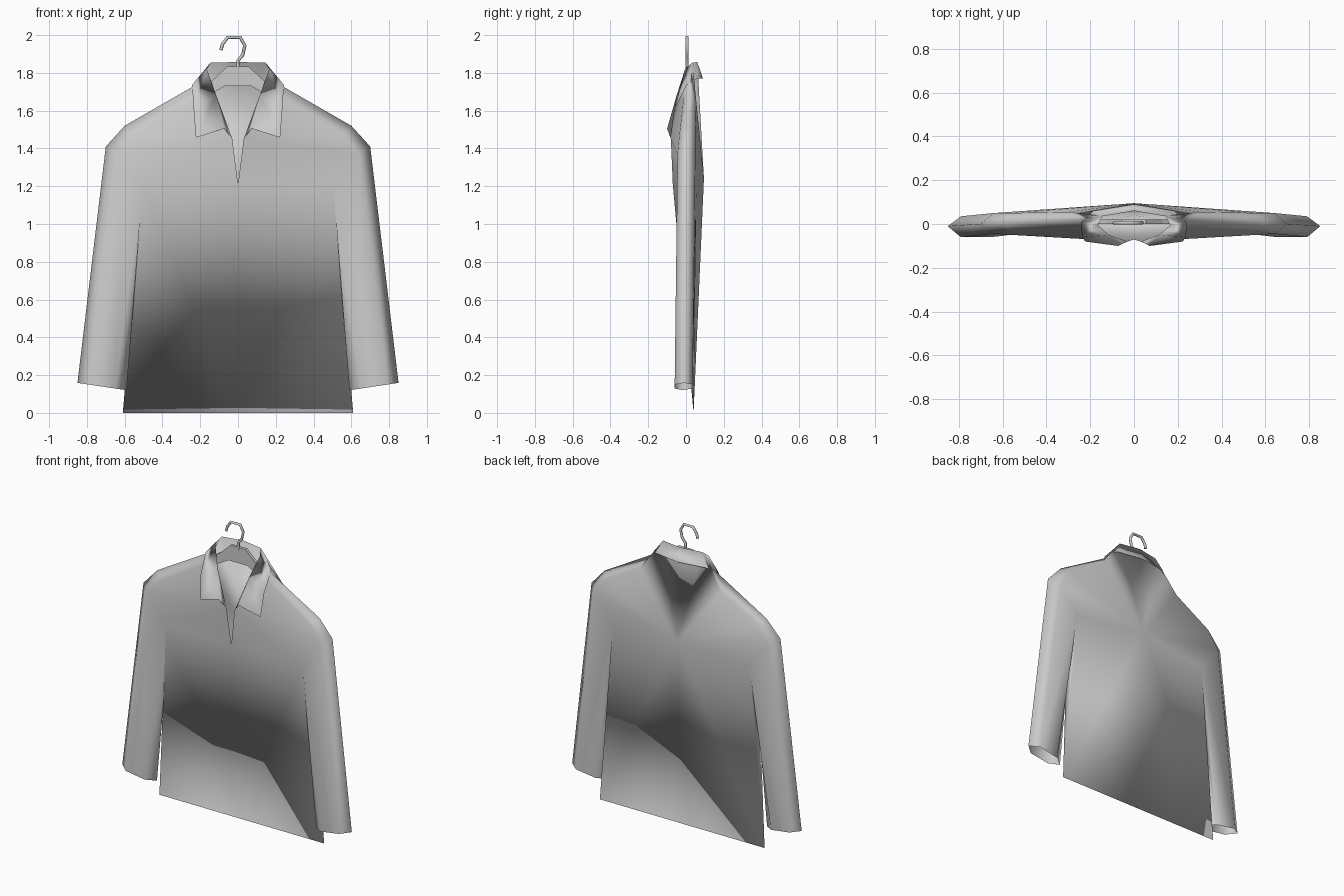
import bpy
import bmesh

old = bpy.data.objects.get("Cube")
if old:
    bpy.data.objects.remove(old, do_unlink=True)

grey = bpy.data.materials.new("plain grey")
grey.use_nodes = True
colour = (0.6, 0.6, 0.6, 1)
grey.diffuse_color = colour
grey.node_tree.nodes["Principled BSDF"].inputs["Base Color"].default_value = colour


def make_object(name, points, faces):
    """Build a mesh from named points and faces spelled with those names."""
    mesh = bpy.data.meshes.new(name)
    bm = bmesh.new()
    verts = {key: bm.verts.new(co) for key, co in points.items()}
    for face in faces:
        bm.faces.new([verts[key] for key in face.split()])
    bm.to_mesh(mesh)
    bm.free()
    obj = bpy.data.objects.new(name, mesh)
    bpy.context.collection.objects.link(obj)
    mesh.materials.append(grey)
    return obj


def mirror_x(obj):
    mod = obj.modifiers.new("mirror", 'MIRROR')
    mod.use_clip = True
    mod.merge_threshold = 0.001


# Shirt: left half, later mirrored
points = {
    # hem and armpit, shared by the front and back panels
    "hem_mid": (0, 0.04, 0), "hem_side": (0.61, 0.04, 0),
    "armpit": (0.505, 0.005, 1.18),
    # neck opening, which is also the fold of the collar
    "slit": (0, -0.07, 1.21), "lapel": (0.03, -0.08, 1.45),
    "throat": (0.115, -0.05, 1.68), "neck_side": (0.165, -0.005, 1.82),
    "neck_rear": (0.145, 0.035, 1.855), "neck_back": (0, 0.06, 1.857),
    # shoulder seam
    "seam": (0.235, 0.005, 1.73), "shoulder": (0.6, 0.005, 1.52),
    "arm_out": (0.7, 0, 1.41),
    # front panel
    "chest": (0.23, -0.012, 1.67), "front_shoulder": (0.56, -0.035, 1.47),
    "arm_front_out": (0.64, -0.045, 1.37), "arm_front_in": (0.505, -0.042, 1.2),
    # back panel
    "spine": (0, 0.095, 1.24), "blade": (0.3, 0.055, 1.64),
    "back_shoulder": (0.56, 0.05, 1.49),
    "arm_back_out": (0.64, 0.05, 1.37), "arm_back_in": (0.505, 0.055, 1.2),
    # outer edge of the collar
    "collar_back": (0, 0.09, 1.77), "collar_rear": (0.185, 0.06, 1.77),
    "collar_side": (0.243, 0.005, 1.737), "collar_front": (0.235, -0.06, 1.61),
    "collar_tip": (0.223, -0.08, 1.457), "collar_notch": (0.073, -0.1, 1.505),
}
faces = [
    # front
    "hem_mid hem_side arm_front_in slit",
    "slit arm_front_in lapel",
    "lapel arm_front_in arm_front_out front_shoulder",
    "lapel front_shoulder chest",
    "lapel chest throat",
    "throat chest seam neck_side",
    "chest front_shoulder shoulder seam",
    "front_shoulder arm_front_out arm_out shoulder",
    # side gusset below the armpit
    "arm_front_in hem_side armpit",
    "arm_back_in armpit hem_side",
    # back
    "hem_side hem_mid spine arm_back_in",
    "arm_back_in spine arm_back_out",
    "spine blade back_shoulder arm_back_out",
    "spine neck_back neck_rear",
    "spine neck_rear blade",
    "neck_rear neck_side seam blade",
    "blade seam shoulder back_shoulder",
    "back_shoulder shoulder arm_out arm_back_out",
    # turned-down collar
    "neck_back collar_back collar_rear neck_rear",
    "neck_rear collar_rear collar_side neck_side",
    "neck_side collar_side collar_front throat",
    "throat collar_front collar_tip collar_notch",
    "throat collar_notch lapel",
]

# Sleeve: six-sided open tube down to the cuff
ring = ["arm_out", "arm_front_out", "arm_front_in", "armpit", "arm_back_in", "arm_back_out"]
cuff = [(0.85, -0.01), (0.79, -0.06), (0.65, -0.06), (0.59, -0.015), (0.65, 0.03), (0.79, 0.035)]
for key, (x, y) in zip(ring, cuff):
    points["cuff_" + key] = (x, y, 0.12 + (x - 0.59) * 0.15)
for a, b in zip(ring, ring[1:] + ring[:1]):
    faces.append(f"{a} {b} cuff_{b} cuff_{a}")

shirt = make_object("shirt", points, faces)
shirt.data.shade_smooth()
mirror_x(shirt)

# Hanger body: flat profile with sloping arms inside the shoulders
profile = {
    "top_mid": (0, 1.835), "top": (0.055, 1.835), "bend": (0.13, 1.765),
    "end_top": (0.52, 1.51), "end_low": (0.52, 1.46),
    "low_bend": (0.14, 1.69), "low": (0.07, 1.73), "low_mid": (0, 1.73),
}
hanger = make_object(
    "hanger_body",
    {key: (x, 0.0, z) for key, (x, z) in profile.items()},
    ["low_mid low top top_mid", "low low_bend bend top", "low_bend end_low end_top bend"],
)
hanger.location.y = 0.01
mirror_x(hanger)
thick = hanger.modifiers.new("thickness", 'SOLIDIFY')
thick.thickness = 0.02
thick.offset = 0

# Hanger hook: bent wire
curve = bpy.data.curves.new("hanger_hook", 'CURVE')
curve.dimensions = '3D'
curve.bevel_depth = 0.009
curve.bevel_resolution = 1
curve.use_fill_caps = True
path = [(0, 1.82), (0, 1.865), (0.025, 1.895), (0.036, 1.945),
        (0.012, 1.988), (-0.055, 1.988), (-0.083, 1.95), (-0.09, 1.92)]
spline = curve.splines.new('POLY')
spline.points.add(len(path) - 1)
for point, (x, z) in zip(spline.points, path):
    point.co = (x, 0.005, z, 1)
curve.materials.append(grey)
hook = bpy.data.objects.new("hanger_hook", curve)
bpy.context.collection.objects.link(hook)
